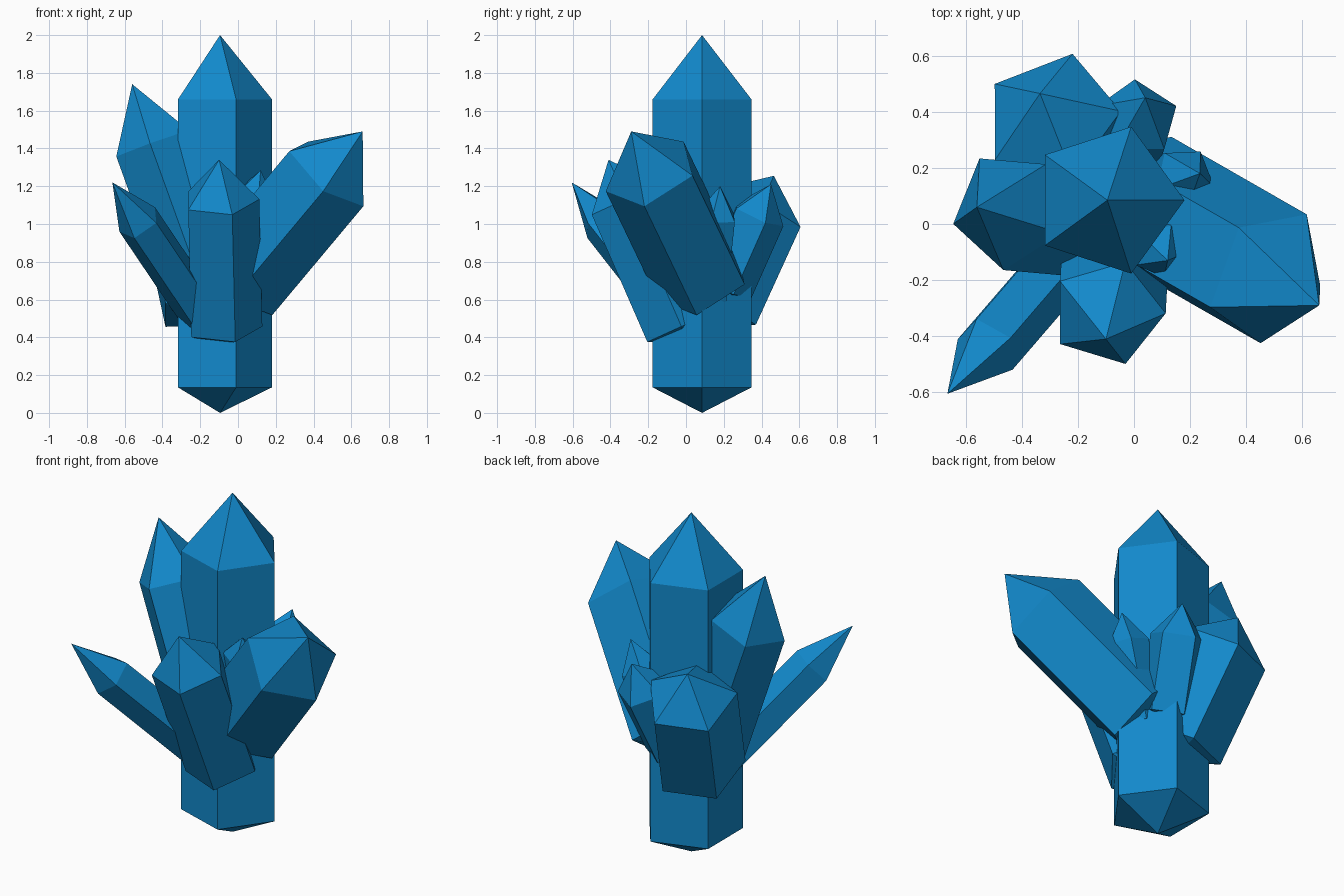
import bpy, bmesh, math
from mathutils import Vector

if "Cube" in bpy.data.objects:
    bpy.data.objects.remove(bpy.data.objects["Cube"])

mat = bpy.data.materials.new("blue_crystal")
mat.diffuse_color = (0.006, 0.25, 0.6, 1)
mat.use_nodes = True
mat.node_tree.nodes["Principled BSDF"].inputs["Base Color"].default_value = mat.diffuse_color


def crystal(name, tip, centre, corner, radius, length, root=0.1):
    """Five-sided prism with a point at each end; corner sets the roll."""
    tip, centre, corner = Vector(tip), Vector(centre), Vector(corner)
    d = (tip - centre).normalized()
    u = corner - centre
    u = (u - d * u.dot(d)).normalized()
    w = d.cross(u)
    low = centre - d * length
    bm = bmesh.new()
    rings = []
    for c in (low, centre):
        rings.append([bm.verts.new(c + radius * (u * math.cos(a) + w * math.sin(a)))
                      for a in (i * math.tau / 5 for i in range(5))])
    top, bottom = bm.verts.new(tip), bm.verts.new(low - d * root)
    for i in range(5):
        j = (i + 1) % 5
        bm.faces.new((rings[0][i], rings[0][j], rings[1][j], rings[1][i]))
        bm.faces.new((rings[1][i], rings[1][j], top))
        bm.faces.new((rings[0][j], rings[0][i], bottom))
    bmesh.ops.recalc_face_normals(bm, faces=bm.faces)
    me = bpy.data.meshes.new(name)
    bm.to_mesh(me)
    bm.free()
    me.materials.append(mat)
    bpy.context.collection.objects.link(bpy.data.objects.new(name, me))


# Upright central crystal
crystal("main_crystal", (-.095, .085, 2), (-.095, .085, 1.66), (.18, .085, 1.66), .275, 1.525, .135)
# Large leaning crystals
crystal("right_crystal", (.66, -.29, 1.49), (.475, -.184, 1.269), (.66, -.22, 1.1), .26, .8)
crystal("left_crystal", (-.56, .06, 1.74), (-.447, .05, 1.427), (-.65, 0, 1.365), .215, .87)
crystal("front_crystal", (-.1, -.41, 1.34), (-.095, -.317, 1.127), (-.03, -.495, 1.04), .208, .735)
crystal("back_crystal", (-.335, .465, 1.255), (-.295, .381, 1.071), (-.22, .61, .99), .253, .58)
# Slim front left crystal
crystal("front_left_crystal", (-.665, -.605, 1.22), (-.522, -.439, 1.008), (-.62, -.41, .96), .12, .75)
# Small crystals filling the gaps
crystal("small_right_crystal", (.235, .18, 1.2), (.18, .163, 1.04), (.25, .285, .99), .115, .45, .06)
crystal("small_back_crystal", (.04, .45, 1.21), (.013, .378, 1.048), (0, .535, .97), .15, .42, .06)
crystal("small_front_crystal", (.12, -.13, 1.285), (.09, -.095, 1.165), (.155, -.1, 1.15), .1, .55, .06)
